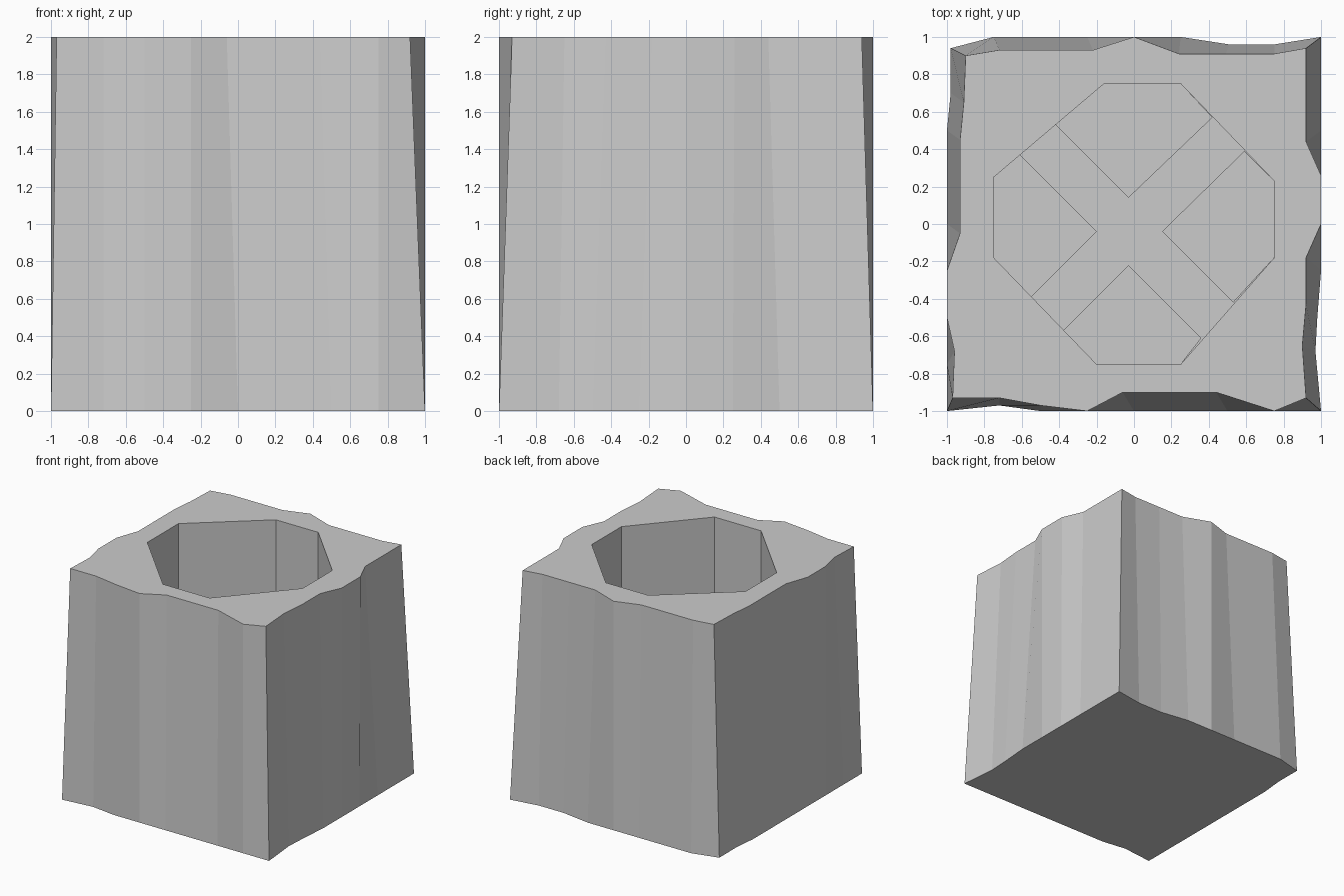
import bpy, bmesh

if "Cube" in bpy.data.objects:
    bpy.data.objects.remove(bpy.data.objects["Cube"])

H = 2.0
FLOOR = 0.25

# Chipped outline, clockwise from the back left corner: (x, y) at the top and at the base
TOP = [(-.90, .90), (-.72, .93), (-.22, .93), (0, 1), (.24, .91), (.49, .91), (.75, .91),
       (.92, .94), (.92, .44), (1, .26), (1, 0), (.92, -.18), (.92, -.43), (.90, -.65),
       (.92, -.93), (.75, -1), (.44, -.90), (-.06, -.90), (-.25, -1), (-.5, -.97), (-.72, -.93),
       (-.97, -.93), (-.96, -.68), (-1, -.5), (-1, -.25), (-.93, -.05), (-.93, .45), (-.91, .65)]
BASE = [(-.98, .94), (-.75, 1), (-.25, 1), (0, 1), (.25, 1), (.51, .96), (.75, .96),
        (1, 1), (1, .5), (1, .25), (1, 0), (1, -.25), (.98, -.5), (.97, -.68),
        (1, -1), (.75, -1), (.5, -1), (0, -1), (-.25, -1), (-.5, -1), (-.72, -.97),
        (-1, -1), (-1, -.75), (-1, -.5), (-1, -.25), (-1, 0), (-1, .5), (-.98, .7)]
# Eight-sided pit, clockwise
PIT = [(-.16, .75), (.25, .75), (.75, .23), (.75, -.18),
       (.25, -.75), (-.20, -.75), (-.75, -.18), (-.75, .25)]
# Floor slabs left around the crossed slots; the last point is the inner corner
SLABS = {
    "back": [(.42, .57), (.25, .75), (-.16, .75), (-.42, .53), (-.03, .14)],
    "right": [(.53, -.42), (.75, -.18), (.75, .23), (.59, .39), (.15, -.04)],
    "front": [(-.38, -.57), (-.20, -.75), (.25, -.75), (.36, -.61), (-.03, -.22)],
    "left": [(-.61, .37), (-.75, .25), (-.75, -.18), (-.55, -.39), (-.20, -.04)],
}


def ring(bm, pts, z):
    return [bm.verts.new((x, y, z)) for x, y in pts]


def skirt(bm, upper, lower):
    n = len(upper)
    for i in range(n):
        j = (i + 1) % n
        bm.faces.new((upper[i], upper[j], lower[j], lower[i]))


def finish(bm, name):
    mesh = bpy.data.meshes.new(name)
    bm.normal_update()
    bm.to_mesh(mesh)
    bm.free()
    bpy.context.collection.objects.link(bpy.data.objects.new(name, mesh))


# Block: tapered chipped sides, closed base, pit walls and a top with a hole
bm = bmesh.new()
top, base = ring(bm, TOP, H), ring(bm, BASE, 0)
skirt(bm, top, base)
bm.faces.new(base)
rim, foot = ring(bm, PIT[::-1], H), ring(bm, PIT[::-1], 0)
skirt(bm, rim, foot)
edges = [bm.edges.get((r[i - 1], r[i])) for r in (top, rim) for i in range(len(r))]
cap = bmesh.ops.triangle_fill(bm, edges=edges, use_beauty=True)
for f in [g for g in cap["geom"] if isinstance(g, bmesh.types.BMFace)]:
    f.normal_update()
    if f.normal.z < 0:
        f.normal_flip()
finish(bm, "chipped_block")

# Pit floor slabs with the slot walls between them
for side, pts in SLABS.items():
    bm = bmesh.new()
    up = ring(bm, pts, FLOOR)
    bm.faces.new(up)
    low = {i: bm.verts.new((*pts[i], 0)) for i in (3, 4, 0)}
    for a, b in ((3, 4), (4, 0)):
        bm.faces.new((low[a], low[b], up[b], up[a]))
    finish(bm, "pit_floor_" + side)
